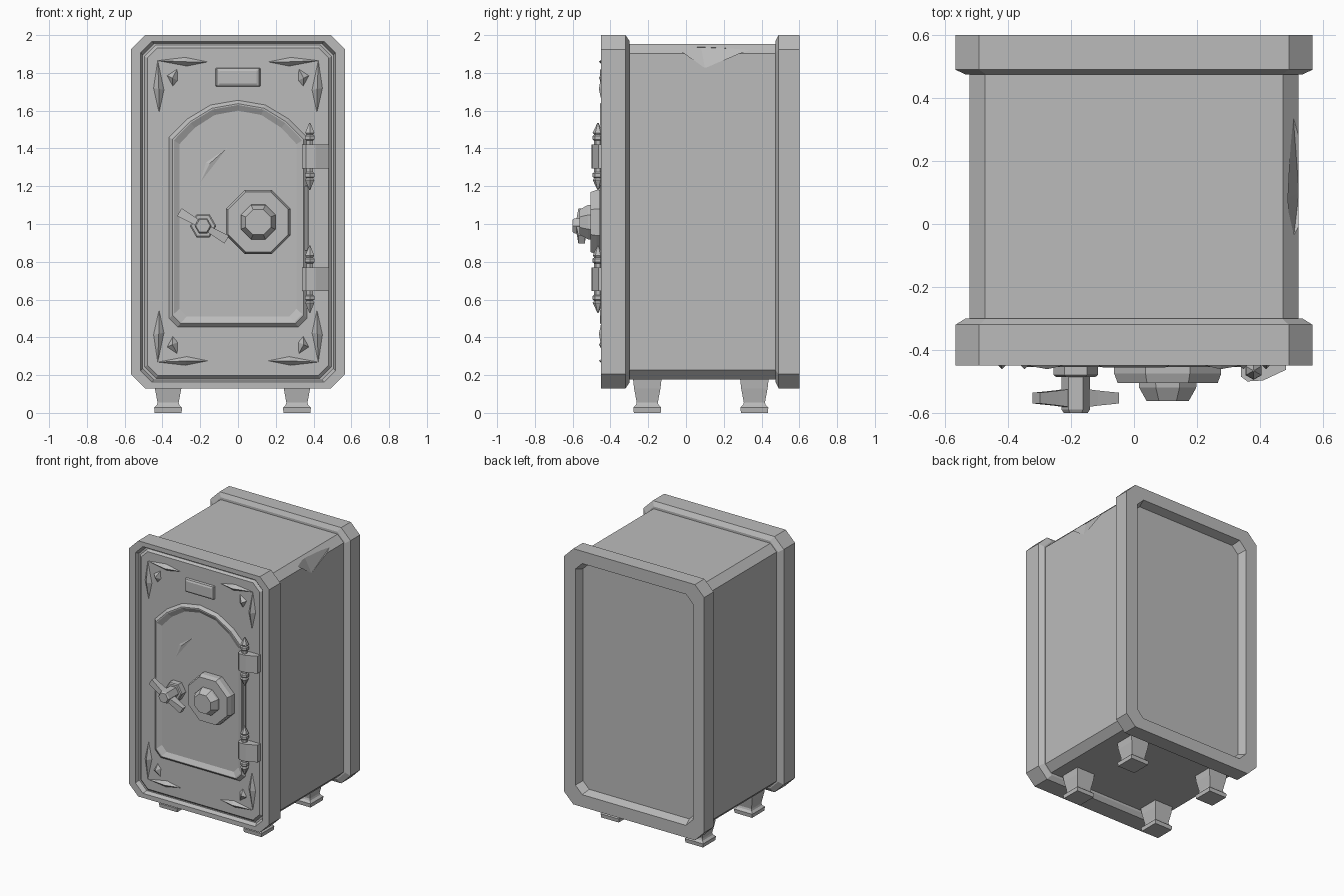
import bpy, bmesh, math
from mathutils import Vector

if "Cube" in bpy.data.objects:
    bpy.data.objects.remove(bpy.data.objects["Cube"], do_unlink=True)

grey = bpy.data.materials.new("plain_grey")
grey.use_nodes = True
grey.diffuse_color = (0.5, 0.5, 0.5, 1)
grey.node_tree.nodes["Principled BSDF"].inputs["Base Color"].default_value = (0.5, 0.5, 0.5, 1)

MID = 1.065      # height of the cabinet centre
PANEL = -0.435   # depth of the front panel


def finish(name, bm):
    bmesh.ops.recalc_face_normals(bm, faces=bm.faces)
    mesh = bpy.data.meshes.new(name)
    bm.to_mesh(mesh)
    bm.free()
    mesh.materials.append(grey)
    obj = bpy.data.objects.new(name, mesh)
    bpy.context.collection.objects.link(obj)
    return obj


def loft(name, loops):
    """Bridge matching loops of points and cap both ends."""
    bm = bmesh.new()
    rows = [[bm.verts.new(p) for p in loop] for loop in loops]
    n = len(rows[0])
    for a, b in zip(rows, rows[1:]):
        for i in range(n):
            j = (i + 1) % n
            bm.faces.new((a[i], a[j], b[j], b[i]))
    bm.faces.new(rows[0])
    bm.faces.new(rows[-1])
    return finish(name, bm)


def hull(name, points):
    bm = bmesh.new()
    for p in points:
        bm.verts.new(p)
    bmesh.ops.convex_hull(bm, input=bm.verts)
    return finish(name, bm)


def cut_rect(w, h, c, y, cx=0, cz=MID):
    """Rectangle with cut corners, facing front."""
    quarter = [(w, h - c), (w - c, h)]
    pts = quarter + [(-x, z) for x, z in reversed(quarter)]
    pts += [(-x, -z) for x, z in pts]
    return [(cx + x, y, cz + z) for x, z in pts]


def ring(x, y, z, r, n, axis):
    pts = []
    for i in range(n):
        a = math.tau * (i + 0.5) / n
        u, v = r * math.cos(a), r * math.sin(a)
        pts.append((x + u, y, z + v) if axis == "y" else (x + u, y + v, z))
    return pts


# Main box with cut long edges
body = loft("body", [cut_rect(0.523, 0.888, 0.05, y) for y in (-0.32, 0.5)])

# Chip knocked out of the upper edge
chip = hull("chip_cutter", [(0.524, 0.1, 1.825), (0.505, -0.06, 1.935), (0.505, 0.35, 1.925),
                            (0.485, 0.08, 1.935), (0.6, 0.1, 1.9), (0.6, -0.06, 1.97),
                            (0.6, 0.35, 1.97)])
mod = body.modifiers.new("chip", "BOOLEAN")
mod.object = chip
mod.solver = "EXACT"
bpy.context.view_layer.update()
chipped = bpy.data.meshes.new_from_object(body.evaluated_get(bpy.context.evaluated_depsgraph_get()))
body.modifiers.clear()
body.data = chipped
bpy.data.objects.remove(chip, do_unlink=True)

# Front frame with a grooved inner panel
loft("front_frame", [
    cut_rect(0.535, 0.905, 0.065, -0.30), cut_rect(0.567, 0.935, 0.075, -0.32),
    cut_rect(0.567, 0.935, 0.075, -0.45), cut_rect(0.515, 0.902, 0.06, -0.45),
    cut_rect(0.505, 0.89, 0.06, -0.42), cut_rect(0.495, 0.882, 0.06, -0.42),
    cut_rect(0.48, 0.868, 0.055, PANEL)])

# Back frame with a sunken panel
loft("back_frame", [
    cut_rect(0.535, 0.905, 0.065, 0.475), cut_rect(0.567, 0.935, 0.075, 0.49),
    cut_rect(0.567, 0.935, 0.075, 0.60), cut_rect(0.475, 0.845, 0.055, 0.60),
    cut_rect(0.455, 0.825, 0.05, 0.54)])


# Arched door: a raised ridge around a sunken face
def arch(d, y):
    right = [(0.32, 0.455), (0.365, 0.50), (0.365, 1.46), (0.27, 1.555), (0.145, 1.63)]
    pts = right + [(0, 1.655)] + [(-x, z) for x, z in reversed(right)]
    sx, sz = 1 - d / 0.365, 1 - d / 0.6
    return [(x * sx, y, 1.055 + (z - 1.055) * sz) for x, z in pts]


loft("door", [arch(0, PANEL + 0.01), arch(0, PANEL), arch(0.018, -0.454), arch(0.025, -0.454),
              arch(0.055, -0.437)])

# Dent mark on the door
hull("door_dent", [(-0.06, -0.437, 1.40), (-0.17, -0.437, 1.325), (-0.20, -0.437, 1.22),
                   (-0.15, -0.443, 1.32)])

# Combination dial
DX, DZ = 0.107, 1.01
loft("dial_plate", [ring(DX, y, DZ, r, 8, "y")
                    for y, r in ((-0.43, 0.184), (-0.475, 0.184), (-0.505, 0.172))])
loft("dial_knob", [ring(DX, y, DZ, r, 8, "y")
                   for y, r in ((-0.50, 0.1), (-0.52, 0.098), (-0.563, 0.072))])

# Door handle: hexagonal hub and two flared arms
HX, HZ = -0.185, 0.99


def hexagon(r, y):
    return [(HX + r * math.cos(math.tau * i / 6), y, HZ + r * math.sin(math.tau * i / 6))
            for i in range(6)]


loft("handle_flange", [hexagon(0.07, -0.43), hexagon(0.07, -0.48), hexagon(0.062, -0.486)])
loft("handle_hub", [hexagon(0.045, -0.48), hexagon(0.045, -0.59), hexagon(0.038, -0.6)])
out = Vector((math.cos(math.radians(-30)), 0, math.sin(math.radians(-30))))
up = Vector((-out.z, 0, out.x))
for side, label in ((-1, "right"), (1, "left")):
    loops = []
    for dist, half_y, half_w in ((0.02, 0.03, 0.017), (0.07, 0.024, 0.019), (0.145, 0.017, 0.024)):
        c = Vector((HX, -0.553, HZ)) + out * side * dist
        loops.append([c + up * half_w * a + Vector((0, half_y * b, 0))
                      for a, b in ((1, 1), (1, -1), (-1, -1), (-1, 1))])
    loft("handle_arm_" + label, loops)

# Hinges: finial pins with wrapped leaves
half_pin = [(0.178, 0.003), (0.125, 0.028), (0.115, 0.02), (0.108, 0.029), (0.09, 0.029), (0.083, 0.02)]
pin = half_pin + [(-z, r) for z, r in reversed(half_pin)]
leaf = [(0.34, -0.43), (0.34, -0.485), (0.36, -0.5), (0.41, -0.497), (0.483, -0.463), (0.483, -0.43)]
for z, label in ((1.358, "upper"), (0.708, "lower")):
    loft("hinge_pin_" + label, [ring(0.38, -0.466, z + dz, r, 6, "z") for dz, r in pin])
    loft("hinge_leaf_" + label, [[(x, y, z + dz) for x, y in leaf] for dz in (-0.063, 0.063)])
loft("hinge_rod", [ring(0.365, -0.447, z, 0.012, 6, "z") for z in (0.86, 1.2)])

# Blank plaque above the door
loft("plaque", [cut_rect(w, h, 0.004, y, 0, 1.777) for w, h, y in
                ((0.118, 0.05, PANEL), (0.112, 0.046, -0.45), (0.098, 0.034, -0.456))])

# Corner ornaments: two faceted blades and a small stud, mirrored to each corner
blades = {
    "long_blade": [(0.16, 1.858), (0.28, 1.882), (0.425, 1.865), (0.27, 1.836)],
    "tall_blade": [(0.418, 1.59), (0.447, 1.72), (0.425, 1.865), (0.392, 1.71)],
    "stud": [(0.322, 1.82), (0.375, 1.785), (0.345, 1.73), (0.32, 1.76)],
}
for sx, xl in ((-1, "right"), (1, "left")):
    for sz, zl in ((1, "upper"), (-1, "lower")):
        for kind, pts in blades.items():
            flat = [Vector((sx * x, PANEL, 1.067 + sz * (z - 1.067))) for x, z in pts]
            peak = (flat[1] + flat[3]) / 2 - Vector((0, 0.026, 0))
            hull("_".join(("corner", kind, zl, xl)), flat + [peak])

# Four flared feet
foot = ((0, 0.071), (0.028, 0.074), (0.042, 0.06), (0.055, 0.056), (0.13, 0.07), (0.185, 0.076))
for x, xl in ((-0.37, "right"), (0.312, "left")):
    for y, yl in ((-0.205, "front"), (0.362, "back")):
        loft("foot_%s_%s" % (yl, xl), [ring(x, y, z, r * math.sqrt(2), 4, "z") for z, r in foot])
